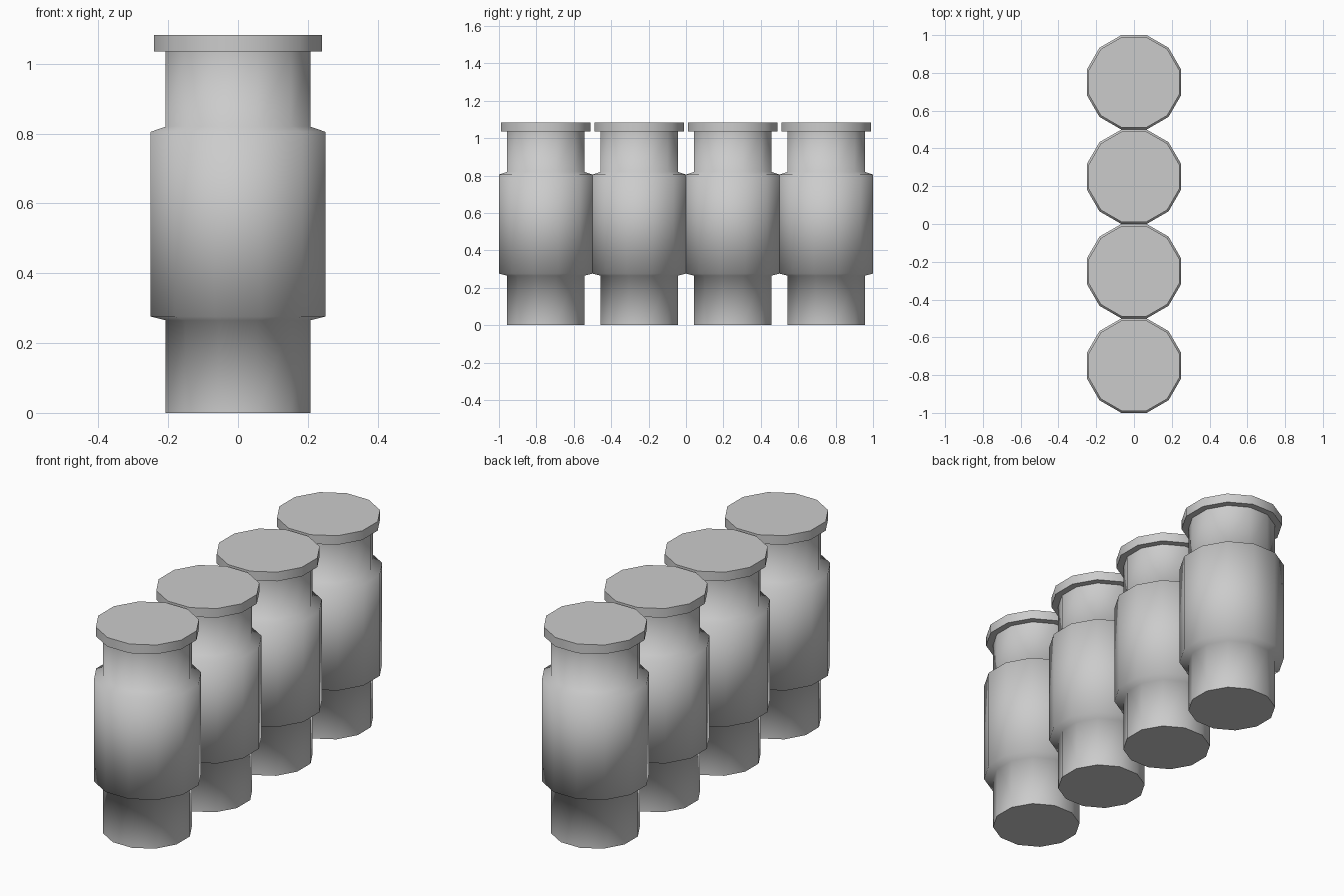
import bpy, bmesh, math

if "Cube" in bpy.data.objects:
    bpy.data.objects.remove(bpy.data.objects["Cube"])

SIDES = 12
FIT = 1 / math.cos(math.pi / SIDES)  # flat-to-flat half width -> corner radius


def turned(name, profile, y):
    """Twelve-sided turned solid from (half width, z) points, bottom to top."""
    bm = bmesh.new()
    rings = []
    for half, z in profile:
        ring = []
        for i in range(SIDES):
            a = (i + 0.5) * 2 * math.pi / SIDES
            ring.append(bm.verts.new((half * FIT * math.cos(a), half * FIT * math.sin(a), z)))
        rings.append(ring)
    for low, high in zip(rings, rings[1:]):
        for i in range(SIDES):
            j = (i + 1) % SIDES
            bm.faces.new((low[i], low[j], high[j], high[i]))
    bm.faces.new(rings[0][::-1])
    bm.faces.new(rings[-1])
    mesh = bpy.data.meshes.new(name)
    bm.to_mesh(mesh)
    bm.free()
    ob = bpy.data.objects.new(name, mesh)
    ob.location.y = y
    bpy.context.collection.objects.link(ob)
    bpy.ops.object.select_all(action='DESELECT')
    ob.select_set(True)
    bpy.context.view_layer.objects.active = ob
    # soft shoulders, crisp rims
    bpy.ops.object.shade_smooth_by_angle(angle=math.radians(80))


# foot, wide belly, neck and overhanging lid in one continuous profile
CANISTER = [
    (0.207, 0.0), (0.207, 0.265),
    (0.25, 0.276), (0.25, 0.805),
    (0.207, 0.82), (0.207, 1.035),
    (0.24, 1.035), (0.24, 1.083),
]

# row of four touching canisters
for n in range(4):
    turned(f"canister_{n + 1}", CANISTER, -0.75 + 0.5 * n)
